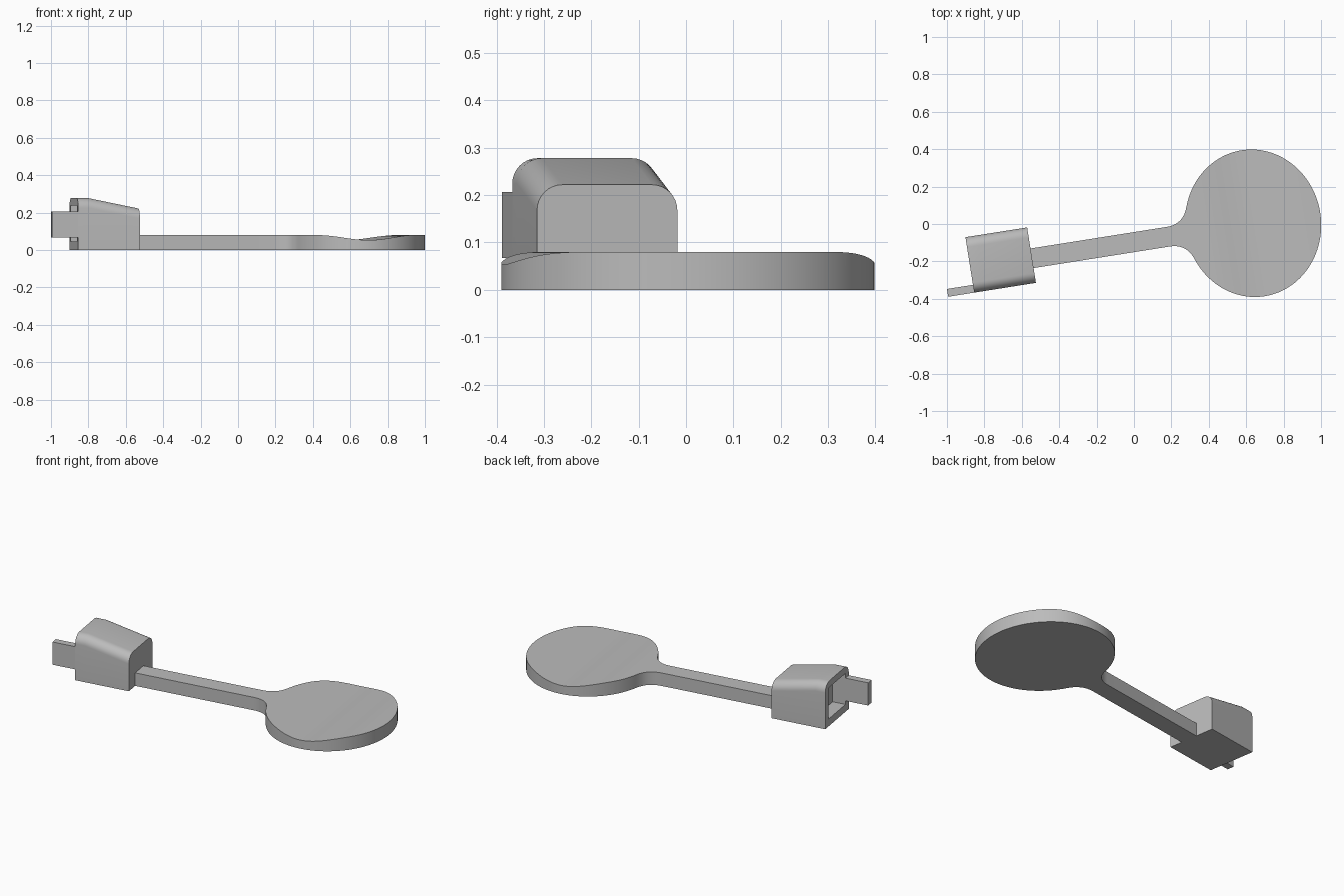
import bpy, bmesh, math

if "Cube" in bpy.data.objects:
    bpy.data.objects.remove(bpy.data.objects["Cube"])

grey = bpy.data.materials.new("plain_grey")
grey.use_nodes = True
COLOR = (0.5, 0.5, 0.5, 1)
grey.diffuse_color = COLOR
grey.node_tree.nodes["Principled BSDF"].inputs["Base Color"].default_value = COLOR

ORIGIN = (0.637, 0.004, 0)   # centre of the oval paddle
TURN = math.radians(9)       # the whole piece is turned about z


def loft(name, sections):
    """Skin equal-length rings of points and close both ends."""
    bm = bmesh.new()
    rings = [[bm.verts.new(p) for p in s] for s in sections]
    n = len(rings[0])
    for a, b in zip(rings, rings[1:]):
        for i in range(n):
            j = (i + 1) % n
            bm.faces.new((a[i], a[j], b[j], b[i]))
    bm.faces.new(rings[0])
    bm.faces.new(rings[-1])
    bmesh.ops.remove_doubles(bm, verts=bm.verts, dist=1e-5)
    bmesh.ops.recalc_face_normals(bm, faces=bm.faces)
    mesh = bpy.data.meshes.new(name)
    bm.to_mesh(mesh)
    bm.free()
    mesh.materials.append(grey)
    obj = bpy.data.objects.new(name, mesh)
    bpy.context.collection.objects.link(obj)
    obj.location = ORIGIN
    obj.rotation_euler.z = TURN
    return obj


def box(name, x, y, z):
    ring = [(y[0], z[0]), (y[1], z[0]), (y[1], z[1]), (y[0], z[1])]
    return loft(name, [[(u, v, w) for v, w in ring] for u in x])


def smooth(obj):
    bpy.ops.object.select_all(action="DESELECT")
    obj.select_set(True)
    bpy.context.view_layer.objects.active = obj
    bpy.ops.object.shade_smooth_by_angle(angle=math.radians(30))


# Arm and oval paddle: half-width along the length, with a filleted neck
RX, RY, ARM = 0.363, 0.395, 0.053
T0 = 2.78
end = (RX * math.cos(T0), RY * math.sin(T0))
ctrl = (end[0] - (end[1] - ARM) * RX * math.sin(T0) / (-RY * math.cos(T0)), ARM)
start = (ctrl[0] - 0.09, ARM)
outline = [(-1.22, ARM)]
for i in range(12):
    t = i / 12
    outline.append(tuple((1 - t) ** 2 * a + 2 * t * (1 - t) * b + t * t * c
                         for a, b, c in zip(start, ctrl, end)))
for i in range(65):
    t = T0 * (1 - i / 64)
    outline.append((RX * math.cos(t), RY * math.sin(t)))


def top(u):
    """Height of the upper face, with a shallow valley across the paddle."""
    dip = 0.5 * (1 + math.cos(math.pi * u / 0.27)) if abs(u) < 0.27 else 0
    return 0.08 - 0.027 * dip


paddle = loft("paddle_and_arm", [[(u, -h, 0), (u, h, 0), (u, h, top(u)), (u, -h, top(u))]
                                 for u, h in outline])
smooth(paddle)

# Housing block: rounded upper edges, roof sloping towards the arm
LEFT, RIGHT, MID, HALF, R = -1.531, -1.197, 0.017, 0.15, 0.054


def housing_section(u, height):
    pts = [(u, MID + HALF, 0)]
    for side in (1, -1):
        for i in range(9):
            a = math.pi / 2 * (i / 8 if side > 0 else 1 - i / 8)
            pts.append((u, MID + side * (HALF - R + R * math.cos(a)),
                        height - R + R * math.sin(a)))
    return pts + [(u, MID - HALF, 0)]


housing = loft("housing", [housing_section(LEFT, 0.278), housing_section(LEFT + 0.06, 0.278),
                           housing_section(RIGHT, 0.222)])

# Rectangular pocket in the outer end
cutter = box("pocket_cutter", (LEFT - 0.05, LEFT + 0.08), (MID - 0.108, MID + 0.108), (0.045, 0.237))
cutter.hide_render = True
cut = housing.modifiers.new("pocket", "BOOLEAN")
cut.operation = "DIFFERENCE"
cut.solver = "EXACT"
cut.object = cutter
bpy.ops.object.select_all(action="DESELECT")
housing.select_set(True)
bpy.context.view_layer.objects.active = housing
bpy.ops.object.modifier_apply(modifier=cut.name)
bpy.data.objects.remove(cutter)
smooth(housing)

# Flat tongue carrying on from the front wall
box("tongue", (-1.672, LEFT), (MID - HALF, MID - HALF + 0.042), (0.067, 0.207))
